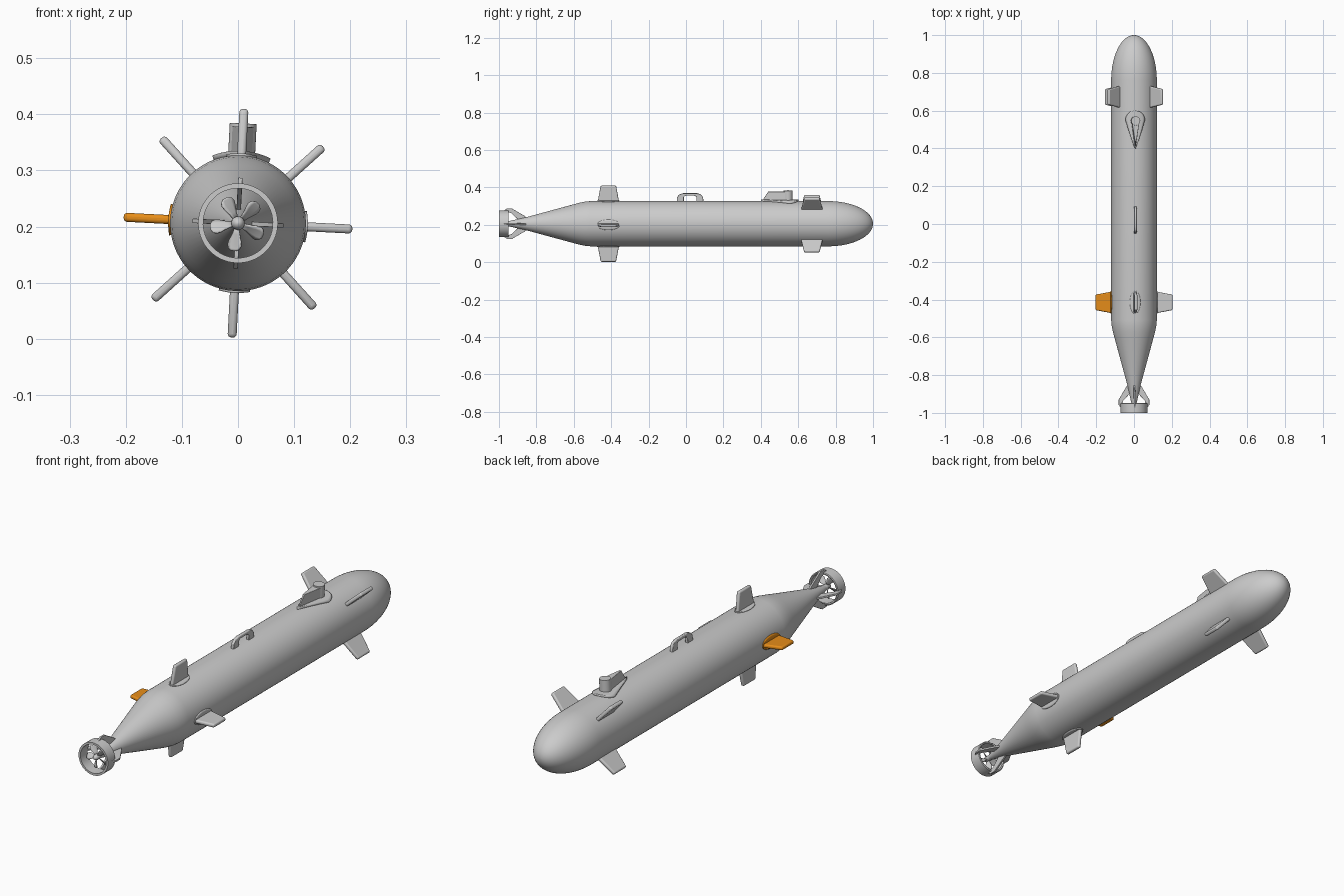
import bpy, bmesh, math
from mathutils import Matrix

if "Cube" in bpy.data.objects:
    bpy.data.objects.remove(bpy.data.objects["Cube"])

CZ = 0.206                      # height of the hull axis
ROLL = math.radians(3)          # the whole body is rolled slightly
QUARTER = math.pi / 2

orange = bpy.data.materials.new("orange")
orange.diffuse_color = (0.8, 0.27, 0.01, 1)
orange.use_nodes = True
orange.node_tree.nodes["Principled BSDF"].inputs["Base Color"].default_value = orange.diffuse_color


def finish(name, bm, turn=0.0, mat=None, bevel=0.0, solid=0.0, angle=35):
    """Turn a bmesh built around the hull axis into a placed, shaded object."""
    bmesh.ops.recalc_face_normals(bm, faces=bm.faces)
    mesh = bpy.data.meshes.new(name)
    bm.to_mesh(mesh)
    bm.free()
    ob = bpy.data.objects.new(name, mesh)
    bpy.context.collection.objects.link(ob)
    ob.location.z = CZ
    ob.rotation_euler.y = ROLL + turn
    if solid:
        m = ob.modifiers.new("Solidify", 'SOLIDIFY')
        m.thickness = solid
        m.offset = 0
    if bevel:
        m = ob.modifiers.new("Bevel", 'BEVEL')
        m.width = bevel
        m.segments = 4
        m.limit_method = 'ANGLE'
    if mat:
        mesh.materials.append(mat)
    bpy.ops.object.select_all(action='DESELECT')
    ob.select_set(True)
    bpy.context.view_layer.objects.active = ob
    bpy.ops.object.shade_smooth_by_angle(angle=math.radians(angle))
    return ob


def lathe(name, profile, closed=False, steps=64):
    """Spin (y, radius) points around the y axis."""
    bm = bmesh.new()
    rings = []
    for y, r in profile:
        rings.append([bm.verts.new((r * math.cos(a), y, r * math.sin(a)))
                      for a in (math.tau * i / steps for i in range(steps))])
    pairs = list(zip(rings, rings[1:]))
    if closed:
        pairs.append((rings[-1], rings[0]))
    for a, b in pairs:
        for i in range(steps):
            j = (i + 1) % steps
            bm.faces.new((a[i], a[j], b[j], b[i]))
    if not closed:
        bm.faces.new(rings[0])
        bm.faces.new(rings[-1])
    return finish(name, bm)


def plate(name, outline, half, turn=0.0, mat=None, bevel=0.0):
    """Extrude a (y, z) outline across x; half is one value or one per point."""
    if not isinstance(half, (list, tuple)):
        half = [half] * len(outline)
    bm = bmesh.new()
    left = [bm.verts.new((-h, y, z)) for (y, z), h in zip(outline, half)]
    right = [bm.verts.new((h, y, z)) for (y, z), h in zip(outline, half)]
    bm.faces.new(left)
    bm.faces.new(right)
    n = len(outline)
    for i in range(n):
        j = (i + 1) % n
        bm.faces.new((left[i], left[j], right[j], right[i]))
    return finish(name, bm, turn, mat, bevel)


def saddle(name, stations, radius, depth, turn=0.0, mat=None):
    """Thin pad wrapped on the hull; stations are (y, half width)."""
    bm = bmesh.new()
    cols = 9
    rows = []
    for y, w in stations:
        xs = [w * (2 * i / (cols - 1) - 1) for i in range(cols)]
        rows.append([bm.verts.new((x, y, math.sqrt(radius ** 2 - x * x))) for x in xs])
    for a, b in zip(rows, rows[1:]):
        for i in range(cols - 1):
            bm.faces.new((a[i], a[i + 1], b[i + 1], b[i]))
    return finish(name, bm, turn, mat, solid=depth)


# Hull: tail cone, straight body and elliptical nose
profile = [(-0.955, 0.012), (-0.93, 0.018), (-0.85, 0.036), (-0.60, 0.104),
           (-0.57, 0.112), (-0.54, 0.118), (-0.51, 0.121)]
profile += [(0.76 + 0.24 * math.sin(t), 0.121 * math.cos(t))
            for t in (QUARTER * i / 24 * 0.995 for i in range(25))]
lathe("hull", profile)


# Control fins with pads at their roots: four aft in a cross, four forward in an X
def fin(name, y, turn, mat=None):
    plate(name, [(y - 0.058, 0.113), (y + 0.058, 0.113),
                 (y + 0.041, 0.204), (y - 0.041, 0.204)], 0.008, turn, mat, 0.0065)


def fin_pad(name, y, turn, mat=None):
    ell = [(y - 0.06 * math.cos(t), 0.0005 + 0.027 * math.sin(t))
           for t in (math.pi * i / 16 for i in range(17))]
    saddle(name, ell, 0.1215, 0.006, turn, mat)


for i, side in enumerate(("top", "right", "bottom", "left")):
    mat = orange if side == "left" else None
    fin("aft_fin_" + side, -0.415, i * QUARTER, mat)
    fin_pad("aft_fin_pad_" + side, -0.415, i * QUARTER, mat)
    fin("forward_fin_%d" % (i + 1), 0.673, (i + 0.5) * QUARTER)

# Sail: teardrop base, tapered fairing and round mast
tear = [(0.40 + 0.15 * k / 8, 0.002 + 0.048 * (k / 8) ** 0.9) for k in range(8)]
tear += [(0.55 + 0.05 * math.sin(t), 0.001 + 0.049 * math.cos(t))
         for t in (QUARTER * k / 8 for k in range(9))]
saddle("sail_base", tear, 0.123, 0.012)
plate("sail_fairing", [(0.405, 0.12), (0.44, 0.172), (0.54, 0.172), (0.54, 0.12)],
      [0.002, 0.004, 0.02, 0.02], bevel=0.0015)
bm = bmesh.new()
bmesh.ops.create_cone(bm, cap_ends=True, segments=32, radius1=0.024, radius2=0.024,
                      depth=0.063, matrix=Matrix.Translation((0, 0.546, 0.1465)))
finish("sail_mast", bm, bevel=0.001)

# Lifting handle
plate("lifting_handle", [(-0.05, 0.115), (-0.048, 0.142), (-0.035, 0.157), (-0.015, 0.163),
                         (0.06, 0.163), (0.08, 0.157), (0.091, 0.142), (0.094, 0.115),
                         (0.056, 0.115), (0.056, 0.143), (0.048, 0.15),
                         (-0.004, 0.15), (-0.012, 0.143), (-0.012, 0.115)], 0.007, bevel=0.003)

# Propeller duct and its four struts
lathe("propeller_duct", [(-1.0, 0.071), (-0.95, 0.071), (-0.948, 0.067),
                         (-0.95, 0.062), (-1.0, 0.062)], closed=True)
for i in range(4):
    plate("duct_strut_%d" % (i + 1),
          [(-0.845, 0.028), (-0.865, 0.043), (-0.93, 0.081), (-0.957, 0.081),
           (-0.975, 0.069), (-0.957, 0.063), (-0.935, 0.057), (-0.895, 0.02)],
          0.004, i * QUARTER, bevel=0.001)

# Propeller hub and five pitched blades
lathe("propeller_hub", [(-0.994, 0.001), (-0.992, 0.006), (-0.987, 0.010), (-0.98, 0.012),
                        (-0.95, 0.012)], steps=24)
for i in range(5):
    bm = bmesh.new()
    rows = []
    for r, w in ((0.008, 0.006), (0.02, 0.009), (0.032, 0.014), (0.04, 0.015),
                 (0.046, 0.012), (0.05, 0.005)):
        pitch = math.radians(58 - 500 * r)
        rows.append([bm.verts.new((w * s * math.cos(pitch), -0.973 + w * s * math.sin(pitch), r))
                     for s in (-1, -0.5, 0, 0.5, 1)])
    for a, b in zip(rows, rows[1:]):
        for k in range(4):
            bm.faces.new((a[k], a[k + 1], b[k + 1], b[k]))
    finish("propeller_blade_%d" % (i + 1), bm, math.radians(45) + math.tau * i / 5 - ROLL,
           solid=0.003)
